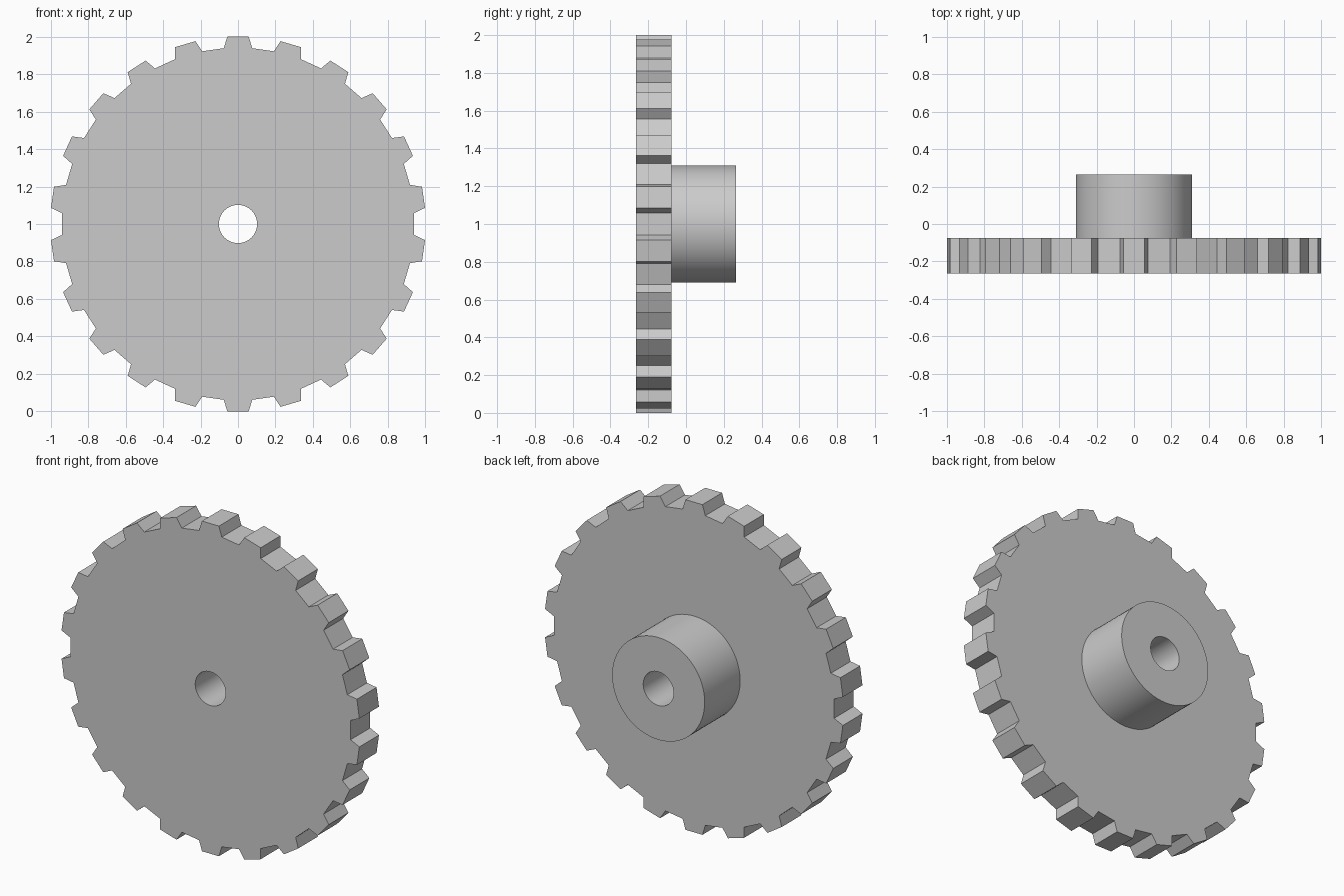
import bpy, bmesh, math
from mathutils import Matrix, Vector

default_cube = bpy.data.objects.get("Cube")
if default_cube:
    bpy.data.objects.remove(default_cube, do_unlink=True)

TEETH = 22
CENTRE_Z = 1.0
Y_FRONT, Y_PLATE, Y_HUB = -0.264, -0.076, 0.264
HUB_RADIUS, BORE_RADIUS, SEGMENTS = 0.31, 0.102, 72
# One tooth: half width and height at the root and at the flat tip
TOOTH = [(-0.076, 0.938), (-0.057, 1.0), (0.057, 1.0), (0.076, 0.938)]

steel = bpy.data.materials.new("plain grey steel")
steel.use_nodes = True
steel.diffuse_color = (0.6, 0.6, 0.6, 1)
steel.node_tree.nodes["Principled BSDF"].inputs["Base Color"].default_value = (0.6, 0.6, 0.6, 1)


def toothed_outline():
    points = []
    for i in range(TEETH):
        turn = Matrix.Rotation(-math.tau * i / TEETH, 2)
        points += [turn @ Vector(p) for p in TOOTH]
    return points


def circle_outline(radius):
    angles = [math.tau * i / SEGMENTS for i in range(SEGMENTS)]
    return [Vector((radius * math.sin(a), radius * math.cos(a))) for a in angles]


bm = bmesh.new()


def add_loop(outline, y):
    verts = [bm.verts.new((p.x, y, p.y + CENTRE_Z)) for p in outline]
    edges = [bm.edges.new((verts[i - 1], verts[i])) for i in range(len(verts))]
    return verts, edges


def add_wall(a, b):
    for i in range(len(a[0])):
        bm.faces.new((a[0][i - 1], a[0][i], b[0][i], b[0][i - 1]))


def fill_between(outer, inner):
    bmesh.ops.triangle_fill(bm, use_beauty=True, edges=outer[1] + inner[1])


rim_front = add_loop(toothed_outline(), Y_FRONT)
rim_back = add_loop(toothed_outline(), Y_PLATE)
hub_base = add_loop(circle_outline(HUB_RADIUS), Y_PLATE)
hub_end = add_loop(circle_outline(HUB_RADIUS), Y_HUB)
bore_front = add_loop(circle_outline(BORE_RADIUS), Y_FRONT)
bore_back = add_loop(circle_outline(BORE_RADIUS), Y_HUB)

# Flat faces: plate front, plate back around the hub, hub end
fill_between(rim_front, bore_front)
fill_between(rim_back, hub_base)
fill_between(hub_end, bore_back)

# Teeth, hub side and through bore
add_wall(rim_front, rim_back)
add_wall(hub_base, hub_end)
add_wall(bore_front, bore_back)

bmesh.ops.recalc_face_normals(bm, faces=bm.faces)
mesh = bpy.data.meshes.new("toothed_wheel_with_hub")
bm.to_mesh(mesh)
bm.free()
mesh.materials.append(steel)

wheel = bpy.data.objects.new("toothed_wheel_with_hub", mesh)
bpy.context.collection.objects.link(wheel)

# Smooth round walls, crisp teeth and edges
bpy.ops.object.select_all(action="DESELECT")
wheel.select_set(True)
bpy.context.view_layer.objects.active = wheel
bpy.ops.object.shade_smooth_by_angle(angle=math.radians(30))
